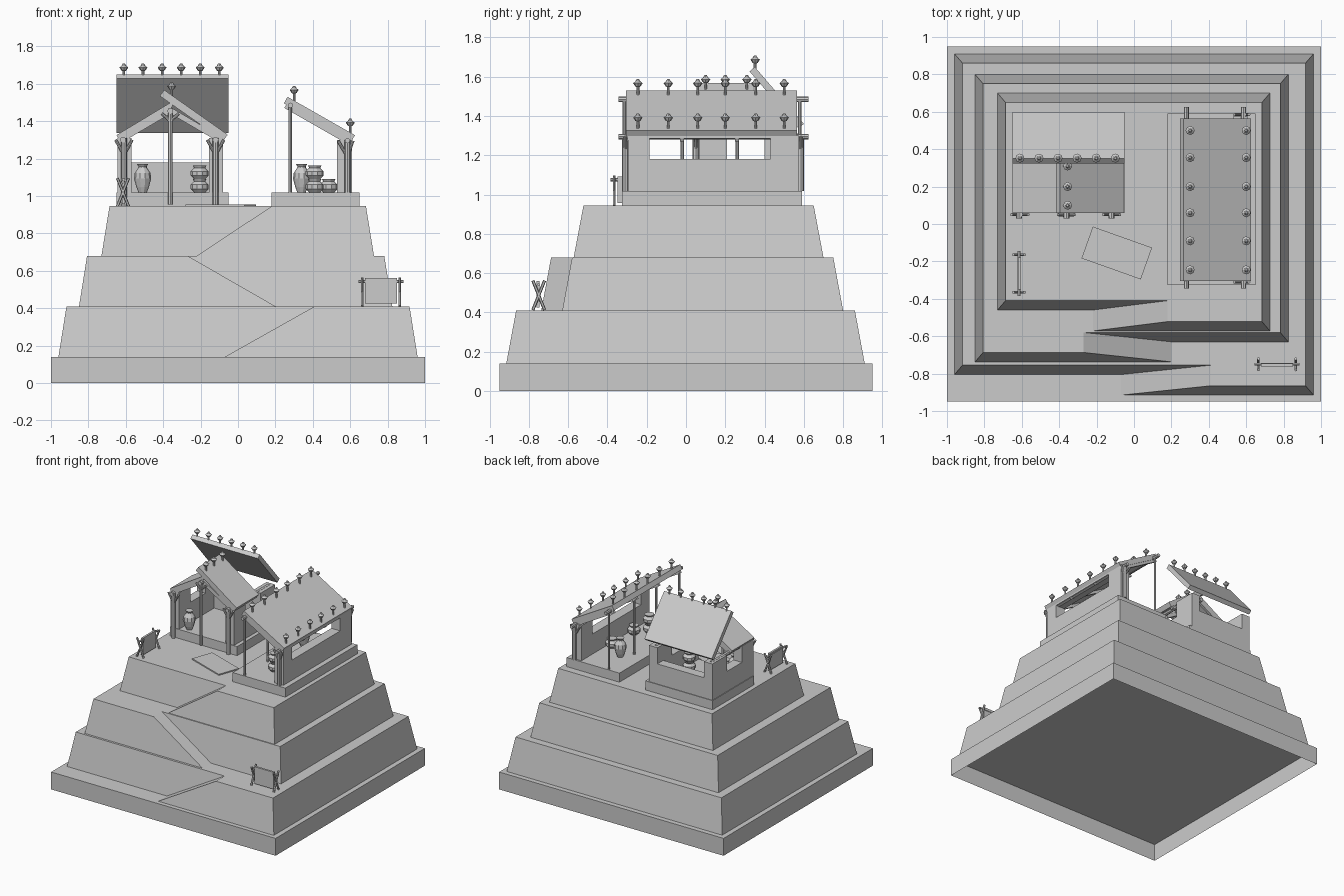
import bpy, bmesh, math
from mathutils import Vector, Matrix

cube = bpy.data.objects.get("Cube")
if cube:
    bpy.data.objects.remove(cube, do_unlink=True)

stone = bpy.data.materials.new("pale_grey")
stone.use_nodes = True
GREY = (0.6, 0.6, 0.6, 1)
stone.diffuse_color = GREY
stone.node_tree.nodes["Principled BSDF"].inputs["Base Color"].default_value = GREY


def finish(name, bm):
    mesh = bpy.data.meshes.new(name)
    bmesh.ops.recalc_face_normals(bm, faces=bm.faces)
    bm.to_mesh(mesh)
    bm.free()
    mesh.materials.append(stone)
    obj = bpy.data.objects.new(name, mesh)
    bpy.context.collection.objects.link(obj)
    return obj


def add_hull(bm, points):
    verts = [bm.verts.new(p) for p in points]
    bmesh.ops.convex_hull(bm, input=verts)
    bmesh.ops.dissolve_limit(bm, angle_limit=0.005, verts=bm.verts[:], edges=bm.edges[:])


def boxes(name, *spans):
    """One object from boxes given as x0, x1, y0, y1, z0, z1."""
    bm = bmesh.new()
    for x0, x1, y0, y1, z0, z1 in spans:
        mid = Vector((x0 + x1, y0 + y1, z0 + z1)) / 2
        size = Matrix.Diagonal((x1 - x0, y1 - y0, z1 - z0, 1))
        bmesh.ops.create_cube(bm, size=1, matrix=Matrix.Translation(mid) @ size)
    return finish(name, bm)


def slab(name, start, end, thick, axis, low, high):
    """Sloping board whose top edge runs start to end, extruded along x or y."""
    a, b = Vector(start), Vector(end)
    d = (b - a).normalized()
    n = Vector((-d.y, d.x))
    n = -n if n.y > 0 else n
    outline = [a, b, b + n * thick, a + n * thick]
    bm = bmesh.new()
    add_hull(bm, [(p.x, s, p.y) if axis == "y" else (s, p.x, p.y)
                  for s in (low, high) for p in outline])
    return finish(name, bm)


def rods(name, radius, *ends, sides=8):
    bm = bmesh.new()
    for a, b in ends:
        a, b = Vector(a), Vector(b)
        turn = (b - a).to_track_quat("Z", "Y").to_matrix().to_4x4()
        bmesh.ops.create_cone(bm, cap_ends=True, segments=sides, radius1=radius, radius2=radius,
                              depth=(b - a).length, matrix=Matrix.Translation((a + b) / 2) @ turn)
    return finish(name, bm)


def lathe(name, profile, places, sides):
    """Turned shape from (radius, height) pairs, repeated at each place."""
    bm = bmesh.new()
    for place in places:
        rings = []
        for r, h in profile:
            rings.append([bm.verts.new(Vector(place) + Vector((
                r * math.cos(math.tau * i / sides), r * math.sin(math.tau * i / sides), h)))
                for i in range(sides)])
        for lo, hi in zip(rings, rings[1:]):
            for i in range(sides):
                j = (i + 1) % sides
                bm.faces.new((lo[i], lo[j], hi[j], hi[i]))
        bm.faces.new(rings[0])
        bm.faces.new(rings[-1])
    return finish(name, bm)


# Ground slab, open underneath
base = boxes("base_slab", (-1, 1, -.95, .95, 0, .14))
bm = bmesh.new()
bm.from_mesh(base.data)
bm.faces.ensure_lookup_table()
bmesh.ops.delete(bm, geom=[f for f in bm.faces if f.normal.z < -.9], context="FACES_ONLY")
bm.to_mesh(base.data)
bm.free()


# Terraces: a tapered block plus a deeper front half that starts as a ramp
def terrace(name, z0, z1, left, right, back, shallow, deep, foot, head):
    tx, ty = .043, .05
    bm = bmesh.new()
    add_hull(bm, [(x, y, z0) for x in (left, right) for y in (shallow, back)] +
             [(x, y, z1) for x in (left + tx, right - tx) for y in (shallow + ty, back - ty)])
    finish(name, bm)
    end, taper = (right, -tx) if head > foot else (left, tx)
    bm = bmesh.new()
    add_hull(bm, [(x, y, z0) for x in (foot, end) for y in (deep, shallow)] +
             [(x, y + ty, z1) for x in (head, end + taper) for y in (deep, shallow)])
    finish(name + "_ramp", bm)


terrace("lower_terrace", .14, .41, -.96, .96, .91, -.805, -.915, -.07, .41)
terrace("middle_terrace", .41, .68, -.85, .825, .80, -.63, -.737, .2, -.27)
terrace("upper_terrace", .68, .945, -.73, .727, .70, -.46, -.572, -.22, .18)
TOP, FLOOR = .945, 1.018

# Left hut: floor, walls with window gaps
boxes("left_hut_floor", (-.65, -.05, .06, .59, TOP, FLOOR))
for side, x0, x1 in (("left", -.645, -.57), ("right", -.155, -.08)):
    boxes("left_hut_wall_" + side, (x0, x1, .065, .21, FLOOR, 1.31),
          (x0, x1, .21, .40, FLOOR, 1.18), (x0, x1, .40, .585, FLOOR, 1.31))
boxes("left_hut_back_wall", (-.57, -.155, .51, .585, FLOOR, 1.18))

# Left hut: roof boards
slab("left_hut_roof_west", (-.65, 1.325), (-.36, 1.5), .025, "y", .06, .34)
slab("left_hut_roof_east", (-.395, 1.567), (-.055, 1.328), .04, "y", .06, .345)
slab("left_hut_roof_back", (.35, 1.65), (.6, 1.36), .035, "x", -.65, -.05)

# Left hut: front posts, rafters and purlins
rods("left_hut_posts", .012, ((-.362, .045, .955), (-.362, .045, 1.46)))
rods("left_hut_corner_posts", .016, *[((x, .05, TOP), (x, .05, 1.31)) for x in (-.61, -.12)])
rods("left_hut_purlins", .016, *[((x, .03, z), (x, .56, z))
                                 for x, z in ((-.615, 1.3), (-.12, 1.3))],
     ((-.362, .03, 1.455), (-.362, .36, 1.455)))
for y in (.06, .32):
    slab("left_hut_rafter_west", (-.64, 1.31), (-.36, 1.475), .03, "y", y, y + .02)
    slab("left_hut_rafter_east", (-.362, 1.475), (-.08, 1.31), .03, "y", y, y + .02)
rods("left_hut_braces", .008, *[((x, .05, 1.22), (x + s * .045, .05, 1.3))
                                for x in (-.61, -.12) for s in (-1, 1)],
     *[((-.362, .045, 1.4), (-.362 + s * .045, .05, 1.44)) for s in (-1, 1)])

# Right hut: floor, window wall
boxes("right_hut_floor", (.18, .65, -.325, .59, TOP, FLOOR))
boxes("right_hut_wall", (.53, .61, -.295, -.185, FLOOR, 1.3), (.53, .61, .43, .575, FLOOR, 1.3),
      (.53, .61, -.185, .43, FLOOR, 1.18), (.53, .61, -.185, .43, 1.285, 1.3))

# Right hut: roof, posts, purlins, end rafters and braces
slab("right_hut_roof", (.265, 1.53), (.625, 1.325), .04, "y", -.305, .565)
rods("right_hut_posts", .009, *[((.28, y, TOP + .07), (.28, y, 1.49))
                                for y in (-.315, -.02, .26, .58)])
rods("right_hut_corner_posts", .016, *[((.585, y, FLOOR), (.585, y, 1.3)) for y in (-.31, .585)])
rods("right_hut_purlins", .014, *[((x, -.345, z), (x, .625, z)) for x, z in ((.28, 1.485), (.585, 1.295))])
for y in (-.3, -.03, .25, .54):
    slab("right_hut_rafter", (.26, 1.492), (.61, 1.292), .025, "y", y, y + .02)
rods("right_hut_braces", .008, *[((.585, y, 1.21), (.585 + s * .05, y, 1.295))
                                 for y in (-.31, .585) for s in (-1, .6)])

# Roof finials
finial = [(.007, -.03), (.007, .028), (.013, .03), (.024, .047), (.013, .056), (.006, .068)]
ROW = (-.245, -.09, .06, .2, .355, .5)
lathe("right_hut_finials", finial, [(x, y, z) for x, z in ((.3, 1.52), (.6, 1.345)) for y in ROW], 8)
lathe("left_hut_ridge_finials", finial, [(-.61 + .102 * i, .352, 1.64) for i in range(6)], 8)
lathe("left_hut_slope_finials", finial, [(-.355, y, 1.54) for y in (.1, .2, .31)], 8)

# Pottery
amphora = [(.022, 0), (.034, .03), (.046, .075), (.042, .105), (.024, .132), (.022, .14), (.03, .152)]
lathe("tall_jars", amphora, [(-.51, .11, FLOOR), (.34, .35, FLOOR)], 10)
bowl = [(.03, 0), (.048, .02), (.048, .042), (.03, .06), (.036, .072)]
lathe("stacked_pots", bowl, [(x, y, FLOOR + h) for x, y in ((-.205, .25), (.41, -.12))
                             for h in (0, .072)], 10)
lathe("small_pots", bowl, [(.485, .25, FLOOR), (.485, -.03, FLOOR)], 10)


# Drying racks: crossed legs at both ends, a top rod and a hanging hide
def rack(centre, angle):
    half, height = .1, .15
    parts = [rods("rack_legs", .008, *[((s * half, -.03, 0), (s * half, .03, height)) for s in (-1, 1)],
                  *[((s * half, .03, 0), (s * half, -.03, height)) for s in (-1, 1)], sides=6),
             rods("rack_rod", .008, ((-half - .02, 0, .13), (half + .02, 0, .13)), sides=6),
             boxes("rack_hide", (-.085, .085, -.012, .004, .012, .148))]
    for part in parts:
        part.data.transform(Matrix.Translation(centre) @ Matrix.Rotation(angle, 4, "Z"))


rack((.765, -.75, .412), 0)
rack((-.615, -.265, TOP), math.pi / 2)

# Mat on the terrace
mat = boxes("ground_mat", (-.168, .168, -.09, .09, 0, .009))
mat.data.transform(Matrix.Translation((-.092, -.155, TOP)) @ Matrix.Rotation(math.radians(-19.6), 4, "Z"))
